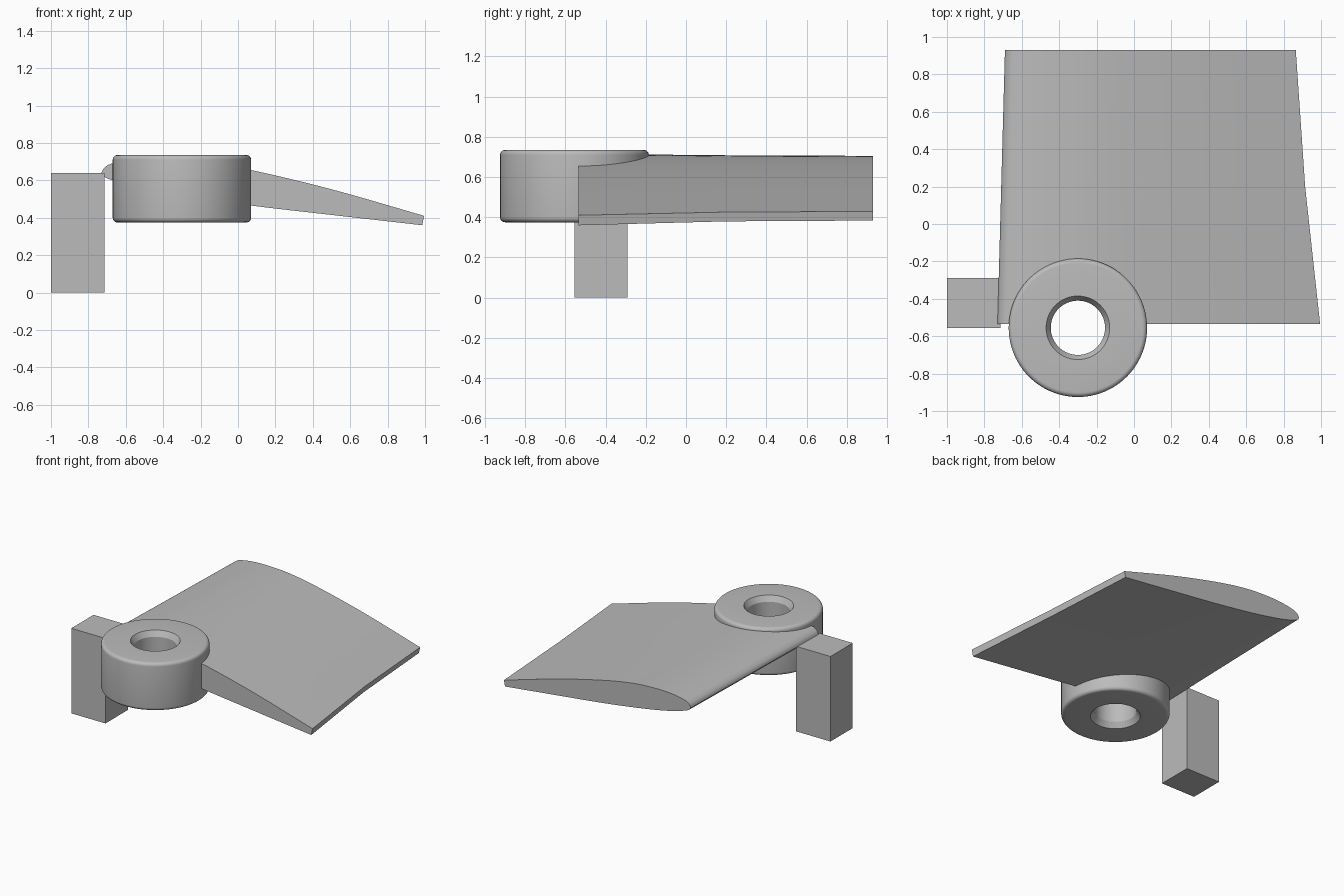
import bpy, bmesh, math
from mathutils import Vector
from mathutils.geometry import interpolate_bezier

if "Cube" in bpy.data.objects:
    bpy.data.objects.remove(bpy.data.objects["Cube"])

grey = bpy.data.materials.new("plain grey")
grey.use_nodes = True
colour = (0.5, 0.5, 0.5, 1)
grey.diffuse_color = colour
grey.node_tree.nodes["Principled BSDF"].inputs["Base Color"].default_value = colour


def make_object(name, bm, smooth=True):
    bmesh.ops.recalc_face_normals(bm, faces=bm.faces)
    mesh = bpy.data.meshes.new(name)
    bm.to_mesh(mesh)
    bm.free()
    obj = bpy.data.objects.new(name, mesh)
    bpy.context.collection.objects.link(obj)
    mesh.materials.append(grey)
    bpy.ops.object.select_all(action='DESELECT')
    obj.select_set(True)
    bpy.context.view_layer.objects.active = obj
    if smooth:
        bpy.ops.object.shade_smooth_by_angle(angle=math.radians(28))
    return obj


def spline(points, steps=6):
    """Smooth curve through the given points."""
    p = [Vector((x, 0, z)) for x, z in points]
    out = []
    for i in range(len(p) - 1):
        before, after = p[max(i - 1, 0)], p[min(i + 2, len(p) - 1)]
        h1 = p[i] + (p[i + 1] - before) / 6
        h2 = p[i + 1] - (after - p[i]) / 6
        out += interpolate_bezier(p[i], h1, h2, p[i + 1], steps + 1)[:-1]
    return out + [p[-1]]


# Square post
bm = bmesh.new()
bmesh.ops.create_cube(bm, size=1)
bmesh.ops.scale(bm, vec=(0.285, 0.265, 0.64), verts=bm.verts)
bmesh.ops.translate(bm, vec=(-0.8575, -0.4225, 0.32), verts=bm.verts)
make_object("square_post", bm, smooth=False)

# Hub ring: rounded outer rims, chamfered bore
centre = Vector((-0.3, -0.555, 0))
bottom, top, outer, bore, fillet, chamfer = 0.375, 0.735, 0.37, 0.145, 0.025, 0.04
profile = [(bore, top - chamfer), (bore + 0.025, top)]
for corner, start in ((top - fillet, 90), (bottom + fillet, 0)):
    for i in range(7):
        a = math.radians(start - 15 * i)
        profile.append((outer - fillet + fillet * math.cos(a), corner + fillet * math.sin(a)))
profile += [(bore + 0.025, bottom), (bore, bottom + chamfer)]
bm = bmesh.new()
verts = [bm.verts.new(centre + Vector((r, 0, z))) for r, z in profile]
edges = [bm.edges.new((v, verts[(i + 1) % len(verts)])) for i, v in enumerate(verts)]
bmesh.ops.spin(bm, geom=verts + edges, cent=centre, axis=(0, 0, 1),
               angle=math.tau, steps=96, use_merge=False)
bmesh.ops.remove_doubles(bm, verts=bm.verts, dist=0.0001)
make_object("hub_ring", bm)

# Blade: aerofoil section, tapering and untwisting towards the back
upper = spline([(-0.73, 0.64), (-0.715, 0.667), (-0.67, 0.691), (-0.55, 0.711), (-0.4, 0.715),
                (-0.2, 0.702), (0.07, 0.655), (0.5, 0.552), (0.995, 0.41)])
lower = spline([(0.985, 0.36), (0.5, 0.415), (0.07, 0.465), (-0.3, 0.518), (-0.55, 0.565),
                (-0.67, 0.6), (-0.715, 0.619), (-0.73, 0.64)])[:-1]
section = upper + lower
bm = bmesh.new()
rings = []
for y, lead, trail, depth, peak in ((-0.535, -0.73, 0.995, 1.0, 0.715),
                                    (0.2, -0.71, 0.915, 0.925, 0.708),
                                    (0.93, -0.69, 0.865, 0.905, 0.705)):
    rings.append([bm.verts.new((lead + (p.x + 0.73) / 1.725 * (trail - lead), y,
                                peak - (0.715 - p.z) * depth)) for p in section])
for a, b in zip(rings, rings[1:]):
    for i in range(len(a)):
        j = (i + 1) % len(a)
        bm.faces.new((a[i], a[j], b[j], b[i]))
bm.faces.new(rings[0])
bm.faces.new(rings[-1])
blade = make_object("blade", bm)

# Keep the hub bore clear of the blade
bm = bmesh.new()
bmesh.ops.create_cone(bm, cap_ends=True, segments=64, radius1=0.25, radius2=0.25, depth=2)
bmesh.ops.translate(bm, vec=centre + Vector((0, 0, 0.5)), verts=bm.verts)
cutter = make_object("bore_cutter", bm, smooth=False)
cutter.hide_render = True
cutter.hide_set(True)
cut = blade.modifiers.new("bore", 'BOOLEAN')
cut.operation = 'DIFFERENCE'
cut.solver = 'EXACT'
cut.object = cutter
